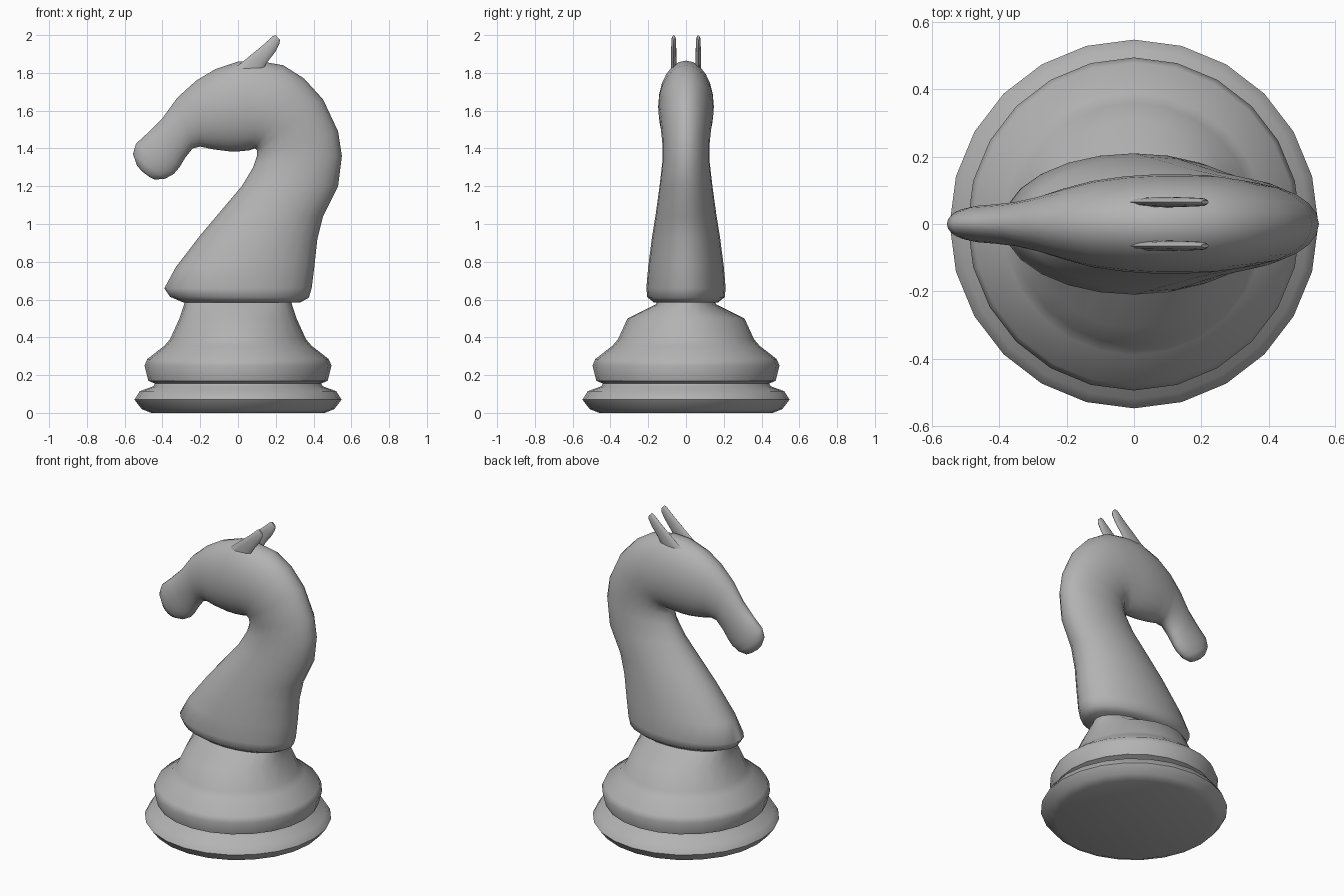
import bpy, bmesh, math
from mathutils import Vector

cube = bpy.data.objects.get("Cube")
if cube:
    bpy.data.objects.remove(cube, do_unlink=True)

grey = bpy.data.materials.new("plain_grey")
grey.use_nodes = True
colour = (0.45, 0.45, 0.45, 1)
grey.diffuse_color = colour
grey.node_tree.nodes["Principled BSDF"].inputs["Base Color"].default_value = colour


def skin(name, rings, angle):
    """Bridge a list of equal closed rings, cap both ends and shade smooth."""
    bm = bmesh.new()
    loops = [[bm.verts.new(p) for p in ring] for ring in rings]
    n = len(loops[0])
    for a, b in zip(loops, loops[1:]):
        for i in range(n):
            j = (i + 1) % n
            bm.faces.new((a[i], a[j], b[j], b[i]))
    bm.faces.new(loops[0])
    bm.faces.new(loops[-1])
    bmesh.ops.recalc_face_normals(bm, faces=bm.faces)
    mesh = bpy.data.meshes.new(name)
    bm.to_mesh(mesh)
    bm.free()
    mesh.materials.append(grey)
    ob = bpy.data.objects.new(name, mesh)
    bpy.context.collection.objects.link(ob)
    bpy.ops.object.select_all(action='DESELECT')
    ob.select_set(True)
    bpy.context.view_layer.objects.active = ob
    bpy.ops.object.shade_smooth_by_angle(angle=math.radians(angle))
    return ob


def oval(centre, u, v, n):
    """Ring of n points spanned by the half axes u and v."""
    turns = [math.tau * i / n for i in range(n)]
    return [centre + u * math.cos(t) + v * math.sin(t) for t in turns]


def side_loft(name, sections, n, y=0, angle=50):
    """Ovals between an outer and an inner outline point, with a half width."""
    rings = []
    for ox, oz, ix, iz, w in sections:
        outer, inner = Vector((ox, y, oz)), Vector((ix, y, iz))
        rings.append(oval((outer + inner) / 2, (outer - inner) / 2, Vector((0, w, 0)), n))
    return skin(name, rings, angle)


# Turned base: radius in x, radius in y, height; the top narrows to an oval
profile = [
    (.46, .46, 0), (.51, .51, .02), (.548, .548, .07), (.52, .52, .115),
    (.45, .45, .14), (.44, .44, .155), (.475, .475, .17), (.495, .495, .25),
    (.48, .48, .285), (.39, .39, .355), (.36, .36, .39), (.31, .31, .5),
    (.285, .16, .575), (.28, .14, .61)]
skin("base", [oval(Vector((0, 0, z)), Vector((rx, 0, 0)), Vector((0, ry, 0)), 24)
              for rx, ry, z in profile], 50)

# Neck and head in one sweep: nape x z, throat x z, half width
horse = [
    (.33, .585, -.29, .585, .17), (.375, .61, -.36, .615, .205),
    (.39, .66, -.39, .66, .21), (.405, .78, -.33, .77, .20),
    (.42, .92, -.2, .94, .18), (.45, 1.04, -.09, 1.07, .16),
    (.53, 1.2, .02, 1.2, .14), (.55, 1.36, .08, 1.3, .125),
    (.53, 1.49, .1, 1.36, .125), (.45, 1.66, .1, 1.39, .135),
    (.35, 1.77, .09, 1.4, .145), (.24, 1.84, .06, 1.39, .147),
    (.1, 1.865, .01, 1.385, .147), (0, 1.86, -.05, 1.385, .142),
    (-.12, 1.82, -.13, 1.395, .128), (-.22, 1.76, -.2, 1.41, .105),
    (-.32, 1.67, -.24, 1.4, .082), (-.4, 1.56, -.28, 1.35, .067),
    (-.48, 1.48, -.31, 1.3, .06), (-.54, 1.425, -.34, 1.265, .056),
    (-.556, 1.37, -.385, 1.24, .05), (-.535, 1.31, -.44, 1.235, .036),
    (-.51, 1.28, -.47, 1.25, .015)]
side_loft("neck_and_head", horse, 24, angle=60)

# Pair of thin ears leaning back
ear = [(-.06, 1.79, .1, 1.76, .012), (.05, 1.88, .15, 1.85, .016),
       (.13, 1.945, .2, 1.915, .014), (.185, 1.995, .22, 1.955, .012),
       (.2, 2.0, .222, 1.975, .006)]
for name, y in (("ear_front", -.065), ("ear_back", .065)):
    side_loft(name, ear, 10, y)
